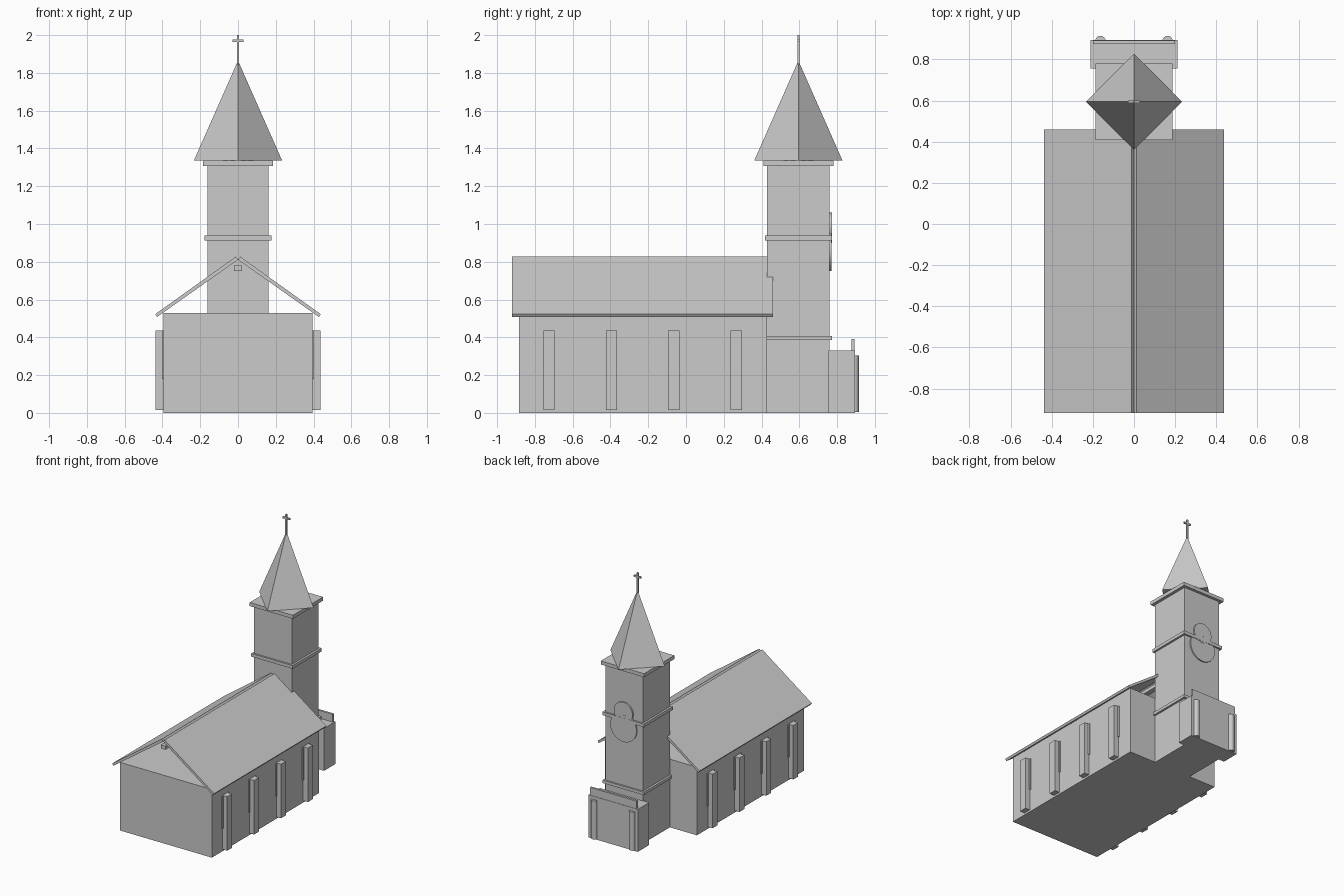
import bpy, math

if "Cube" in bpy.data.objects:
    bpy.data.objects.remove(bpy.data.objects["Cube"])

def box(name, x0, x1, y0, y1, z0, z1):
    bpy.ops.mesh.primitive_cube_add(size=1, location=((x0+x1)/2, (y0+y1)/2, (z0+z1)/2))
    o = bpy.context.object
    o.name = name
    o.scale = (x1-x0, y1-y0, z1-z0)
    bpy.ops.object.transform_apply(location=False, rotation=False, scale=True)
    return o

def cylinder(name, r, depth, loc, rot=(0, 0, 0), sides=32):
    bpy.ops.mesh.primitive_cylinder_add(radius=r, depth=depth, location=loc, rotation=rot, vertices=sides)
    o = bpy.context.object
    o.name = name
    bpy.ops.object.shade_smooth_by_angle()
    return o

def extrude_y(name, profile, y0, y1):
    n = len(profile)
    verts = [(x, y, z) for y in (y0, y1) for x, z in profile]
    faces = [tuple(range(n)), tuple(reversed(range(n, 2*n)))]
    faces += [((i+1) % n, i, n+i, n+(i+1) % n) for i in range(n)]
    me = bpy.data.meshes.new(name)
    me.from_pydata(verts, [], faces)
    o = bpy.data.objects.new(name, me)
    bpy.context.collection.objects.link(o)
    return o

TY = 0.595  # tower centre line

# Nave with open gables
box("nave", -0.395, 0.395, -0.885, 0.43, 0, 0.53)
for s, side in ((-1, "left"), (1, "right")):
    prof = [(s*0.428, 0.508), (s*0.438, 0.523), (s*0.012, 0.827), (0, 0.811)]
    if s < 0:
        prof.reverse()
    extrude_y("roof_" + side, prof, -0.92, 0.46)
box("ridge_beam", -0.02, 0.02, -0.92, 0.46, 0.752, 0.78)

# Windows and buttresses along both sides
for i in range(4):
    y = -0.725 + 0.3305*i
    for s, side in ((-1, "left"), (1, "right")):
        a, b = sorted((s*0.38, s*0.402))
        box(f"window_{side}_{i}", a, b, y-0.042, y+0.042, 0.18, 0.435)
        a, b = sorted((s*0.38, s*0.436))
        box(f"buttress_{side}_{i}", a, b, y-0.03, y+0.03, 0.015, 0.435)

# Tower with its bands
box("tower", -0.162, 0.162, TY-0.165, TY+0.165, 0, 1.31)
for name, h, z0, z1 in (("lower_band", 0.178, 0.385, 0.408),
                        ("middle_band", 0.178, 0.913, 0.938),
                        ("cornice", 0.186, 1.307, 1.335)):
    box(name, -h, h, TY-h, TY+h, z0, z1)

# Spire, turned so its corners face the axes
bpy.ops.mesh.primitive_cone_add(vertices=4, radius1=0.234, radius2=0, depth=0.53,
                                location=(0, TY, 1.335+0.265))
bpy.context.object.name = "spire"
box("cross_upright", -0.006, 0.006, TY-0.006, TY+0.006, 1.84, 2.0)
box("cross_arm", -0.03, 0.03, TY-0.006, TY+0.006, 1.963, 1.976)

# Clock and round window on the back of the tower
turn = (math.pi/2, 0, 0)
cylinder("round_window", 0.113, 0.025, (0, 0.757, 0.863), turn)
cylinder("clock_face", 0.08, 0.03, (0, 0.757, 0.98), turn)
box("clock_hand_long", -0.004, 0.004, 0.76, 0.774, 0.955, 1.0)
box("clock_hand_short", -0.025, 0.004, 0.76, 0.774, 0.952, 0.96)

# Porch with parapet and columns
box("porch", -0.212, 0.212, 0.755, 0.895, 0, 0.33)
box("parapet", -0.2, 0.2, 0.876, 0.892, 0.32, 0.39)
for s, side in ((-1, "left"), (1, "right")):
    cylinder("column_" + side, 0.025, 0.3, (s*0.163, 0.89, 0.155), sides=16)
